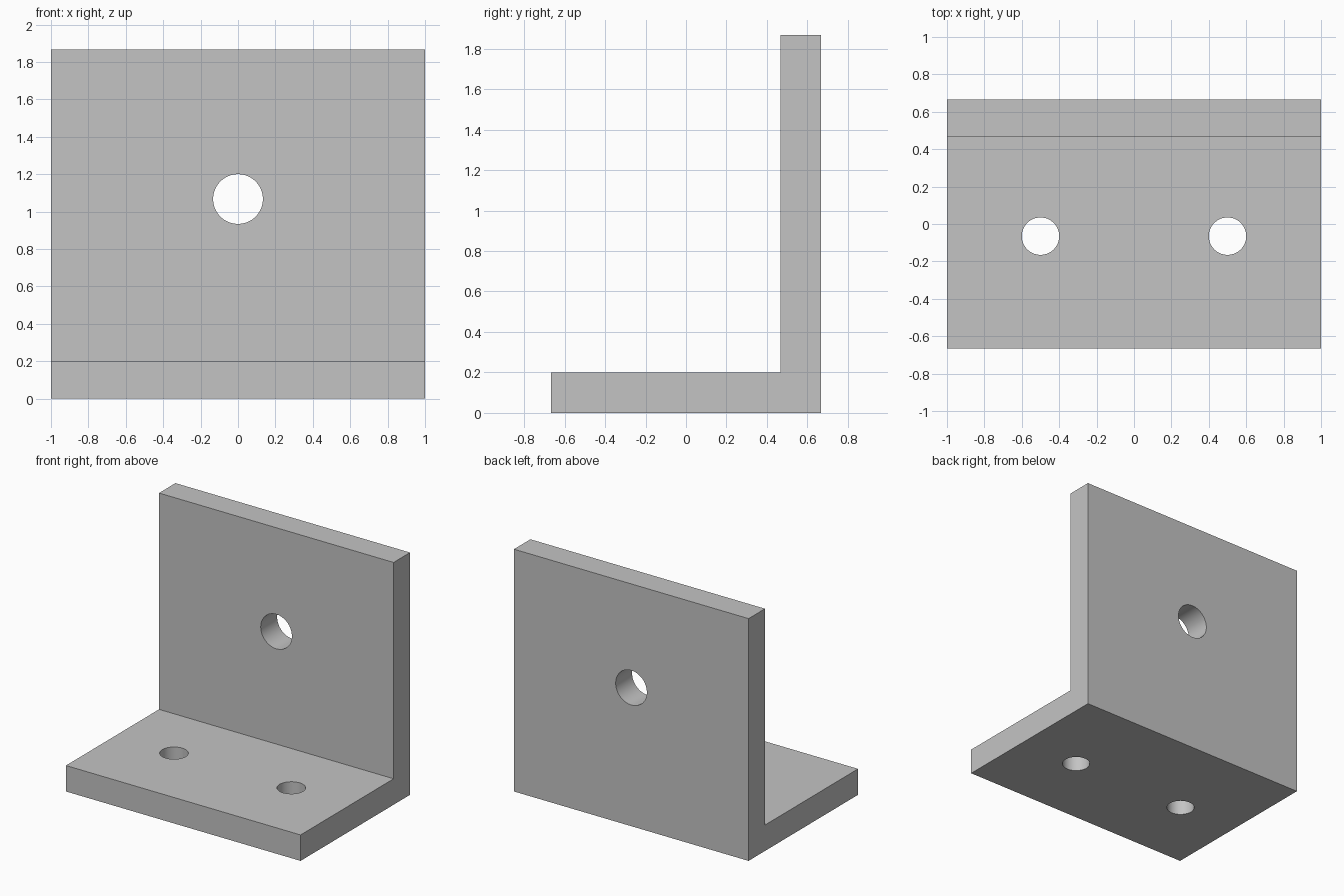
import bpy
import bmesh
from math import pi, radians

cube = bpy.data.objects.get("Cube")
if cube:
    bpy.data.objects.remove(cube, do_unlink=True)

WIDTH, DEPTH, HEIGHT, THICK = 2.0, 1.333, 1.867, 0.2

# Plain grey metal
grey = bpy.data.materials.new("grey_metal")
grey.use_nodes = True
colour = (0.55, 0.55, 0.55, 1)
grey.diffuse_color = colour
grey.node_tree.nodes["Principled BSDF"].inputs["Base Color"].default_value = colour

# L-shaped profile, extruded across the width
front, back = -DEPTH / 2, DEPTH / 2
profile = [(front, 0), (back, 0), (back, HEIGHT), (back - THICK, HEIGHT),
           (back - THICK, THICK), (front, THICK)]
bm = bmesh.new()
face = bm.faces.new([bm.verts.new((-WIDTH / 2, y, z)) for y, z in profile])
extruded = bmesh.ops.extrude_face_region(bm, geom=[face])["geom"]
bmesh.ops.translate(bm, vec=(WIDTH, 0, 0),
                    verts=[v for v in extruded if isinstance(v, bmesh.types.BMVert)])
bmesh.ops.recalc_face_normals(bm, faces=bm.faces)
mesh = bpy.data.meshes.new("angle_bracket")
bm.to_mesh(mesh)
bm.free()
mesh.materials.append(grey)
bracket = bpy.data.objects.new("angle_bracket", mesh)
bpy.context.collection.objects.link(bracket)
bpy.context.view_layer.objects.active = bracket


def drill(name, radius, location, rotation=(0, 0, 0)):
    """Cut a round through hole in the bracket."""
    bpy.ops.mesh.primitive_cylinder_add(vertices=64, radius=radius, depth=THICK * 2,
                                        location=location, rotation=rotation)
    cutter = bpy.context.object
    cutter.name = name
    cutter.hide_render = True
    cutter.data.materials.append(grey)
    bpy.context.view_layer.objects.active = bracket
    cut = bracket.modifiers.new(name, "BOOLEAN")
    cut.operation = "DIFFERENCE"
    cut.solver = "EXACT"
    cut.object = cutter
    bpy.ops.object.modifier_apply(modifier=cut.name)
    bpy.data.objects.remove(cutter, do_unlink=True)


# Two holes in the base plate, one in the upright plate
for side, x in (("right", -0.5), ("left", 0.5)):
    drill(side + "_base_hole", 0.1, (x, -0.065, THICK / 2))
drill("upright_hole", 0.133, (0, back - THICK / 2, 1.067), (pi / 2, 0, 0))

# Smooth hole walls, sharp plate edges
bpy.ops.object.select_all(action="DESELECT")
bracket.select_set(True)
bpy.context.view_layer.objects.active = bracket
bpy.ops.object.shade_smooth_by_angle(angle=radians(30))
